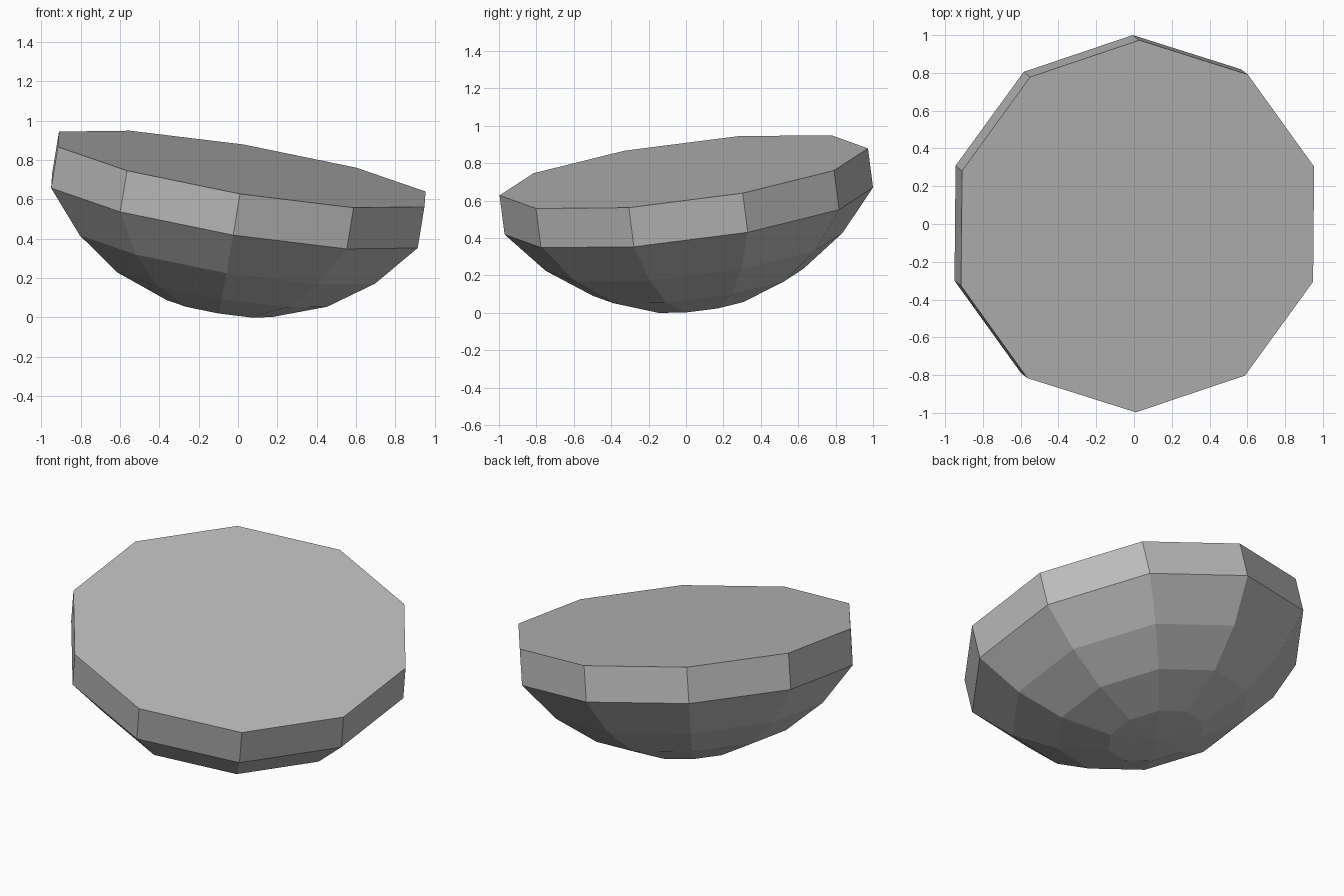
import bpy, bmesh, math
from mathutils import Matrix, Vector

cube = bpy.data.objects.get("Cube")
if cube:
    bpy.data.objects.remove(cube, do_unlink=True)

SIDES = 10
RIM_RADIUS = 0.993
CENTRE = Vector((0.019, -0.012, 0.755))

# Single grey material
grey = bpy.data.materials.new("mid grey")
grey.use_nodes = True
grey.diffuse_color = (0.5, 0.5, 0.5, 1)
grey.node_tree.nodes["Principled BSDF"].inputs["Base Color"].default_value = (0.5, 0.5, 0.5, 1)

# Tilted frame: flat top faces along the normal
normal = Vector((0.165, -0.129, 1)).normalized()
back = Vector((0.009, 0.988, 0.125))
back = (back - normal * back.dot(normal)).normalized()
side = back.cross(normal)
tilt = Matrix((side, back, normal)).transposed().to_4x4()

# Profile from the top rim down: (radius, depth)
profile = [(RIM_RADIUS, 0), (RIM_RADIUS, 0.214), (0.80, 0.437),
           (0.568, 0.603), (0.283, 0.713)]
POLE_DEPTH = 0.735

bm = bmesh.new()
rings = []
for radius, depth in profile:
    angles = [math.tau * i / SIDES - math.pi / 2 for i in range(SIDES)]
    rings.append([bm.verts.new((radius * math.cos(a), radius * math.sin(a), -depth))
                  for a in angles])

# Flat top, upright rim band and faceted bowl
bm.faces.new(rings[0])
for upper, lower in zip(rings, rings[1:]):
    for i in range(SIDES):
        j = (i + 1) % SIDES
        bm.faces.new((upper[i], lower[i], lower[j], upper[j]))

# Shallow cap at the bottom
pole = bm.verts.new((0, 0, -POLE_DEPTH))
for i in range(SIDES):
    bm.faces.new((rings[-1][i], pole, rings[-1][(i + 1) % SIDES]))

bmesh.ops.recalc_face_normals(bm, faces=bm.faces)
bm.transform(Matrix.Translation(CENTRE) @ tilt)
lowest = min(v.co.z for v in bm.verts)
bmesh.ops.translate(bm, verts=bm.verts, vec=(0, 0, -lowest))

mesh = bpy.data.meshes.new("tilted_half_dome")
bm.to_mesh(mesh)
bm.free()
mesh.materials.append(grey)
dome = bpy.data.objects.new("tilted_half_dome", mesh)
bpy.context.collection.objects.link(dome)
